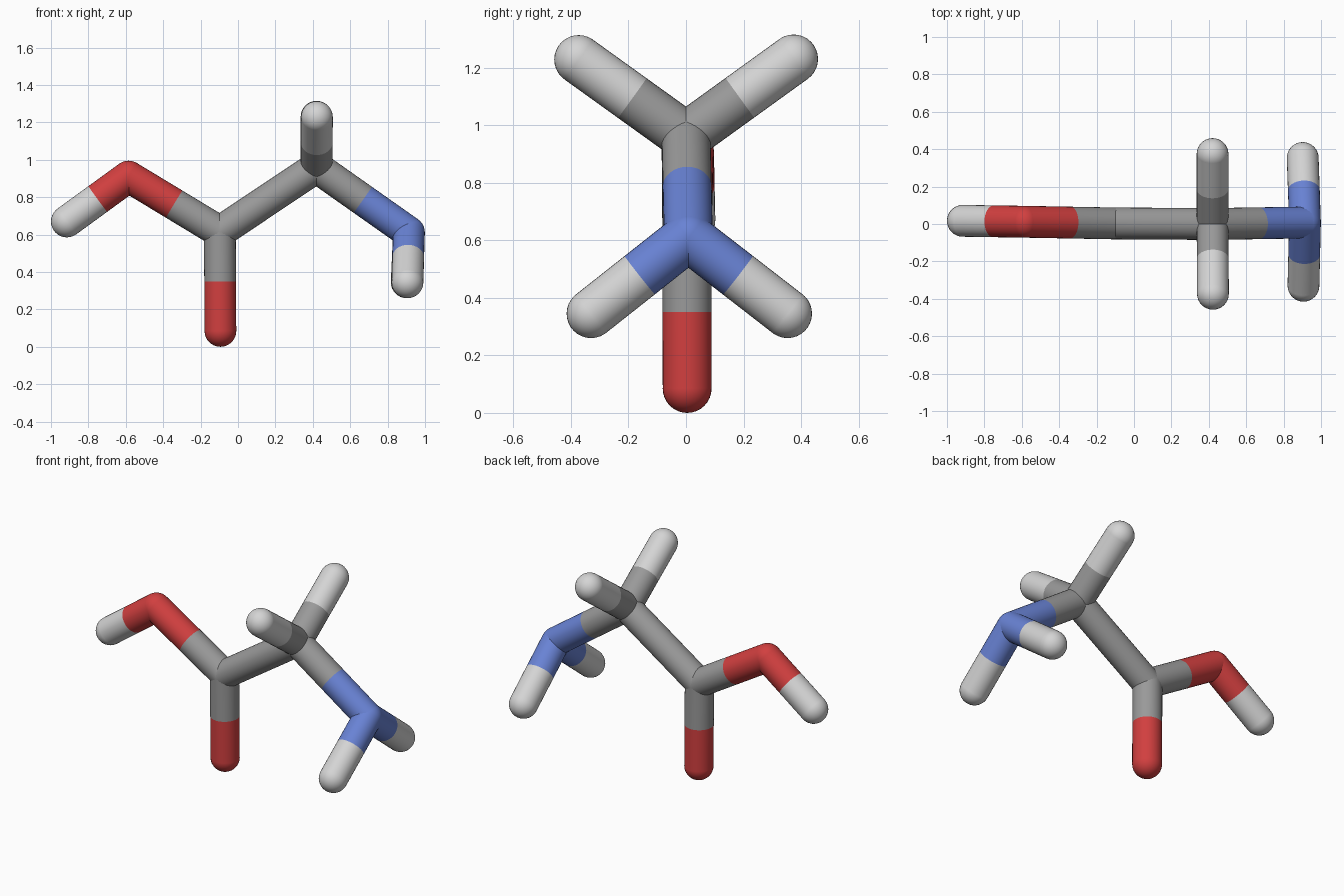
import bpy, bmesh
from mathutils import Vector, Matrix

cube = bpy.data.objects.get("Cube")
if cube:
    bpy.data.objects.remove(cube, do_unlink=True)

RADIUS = 0.085
SIDES = 32


def make_material(name, rgb):
    mat = bpy.data.materials.new(name)
    mat.use_nodes = True
    mat.diffuse_color = (*rgb, 1)
    mat.node_tree.nodes["Principled BSDF"].inputs["Base Color"].default_value = (*rgb, 1)
    return mat


PALE = make_material("pale grey", (0.66, 0.66, 0.66))
GREY = make_material("mid grey", (0.32, 0.32, 0.32))
RED = make_material("red", (0.64, 0.05, 0.05))
BLUE = make_material("blue", (0.14, 0.225, 0.66))

# Atom centres and colours
atoms = {
    "acid_carbon": ((-0.097, 0.003, 0.615), GREY),
    "double_oxygen": ((-0.094, 0.004, 0.085), RED),
    "bridge_oxygen": ((-0.585, 0.012, 0.91), RED),
    "acid_hydrogen": ((-0.915, 0.017, 0.67), PALE),
    "middle_carbon": ((0.42, 0.0, 0.96), GREY),
    "front_upper_hydrogen": ((0.422, -0.373, 1.228), PALE),
    "back_upper_hydrogen": ((0.42, 0.374, 1.23), PALE),
    "nitrogen": ((0.914, 0.008, 0.612), BLUE),
    "front_lower_hydrogen": ((0.906, -0.33, 0.345), PALE),
    "back_lower_hydrogen": ((0.902, 0.353, 0.345), PALE),
}
bonds = [
    ("acid_carbon", "double_oxygen"),
    ("acid_carbon", "bridge_oxygen"),
    ("bridge_oxygen", "acid_hydrogen"),
    ("acid_carbon", "middle_carbon"),
    ("middle_carbon", "front_upper_hydrogen"),
    ("middle_carbon", "back_upper_hydrogen"),
    ("middle_carbon", "nitrogen"),
    ("nitrogen", "front_lower_hydrogen"),
    ("nitrogen", "back_lower_hydrogen"),
]


def add_object(name, bm, mats):
    mesh = bpy.data.meshes.new(name)
    for face in bm.faces:
        face.smooth = True
    bm.to_mesh(mesh)
    bm.free()
    for mat in mats:
        mesh.materials.append(mat)
    obj = bpy.data.objects.new(name, mesh)
    bpy.context.collection.objects.link(obj)


# Rounded joints and tips
for name, (centre, mat) in atoms.items():
    bm = bmesh.new()
    bmesh.ops.create_uvsphere(bm, u_segments=SIDES, v_segments=SIDES // 2,
                              radius=RADIUS, matrix=Matrix.Translation(centre))
    add_object(name, bm, [mat])

# Sticks: two open half tubes, each in the colour of the nearer atom
for first, second in bonds:
    start, end = Vector(atoms[first][0]), Vector(atoms[second][0])
    axis = end - start
    turn = axis.to_track_quat("Z", "Y").to_matrix().to_4x4()
    bm = bmesh.new()
    for half in (0, 1):
        old = set(bm.faces)
        place = Matrix.Translation(start + axis * (0.25 + half / 2)) @ turn
        bmesh.ops.create_cone(bm, cap_ends=False, segments=SIDES, radius1=RADIUS,
                              radius2=RADIUS, depth=axis.length / 2, matrix=place)
        for face in set(bm.faces) - old:
            face.material_index = half
    bmesh.ops.remove_doubles(bm, verts=bm.verts, dist=0.0005)
    add_object(f"{first}_to_{second}_stick", bm, [atoms[first][1], atoms[second][1]])
